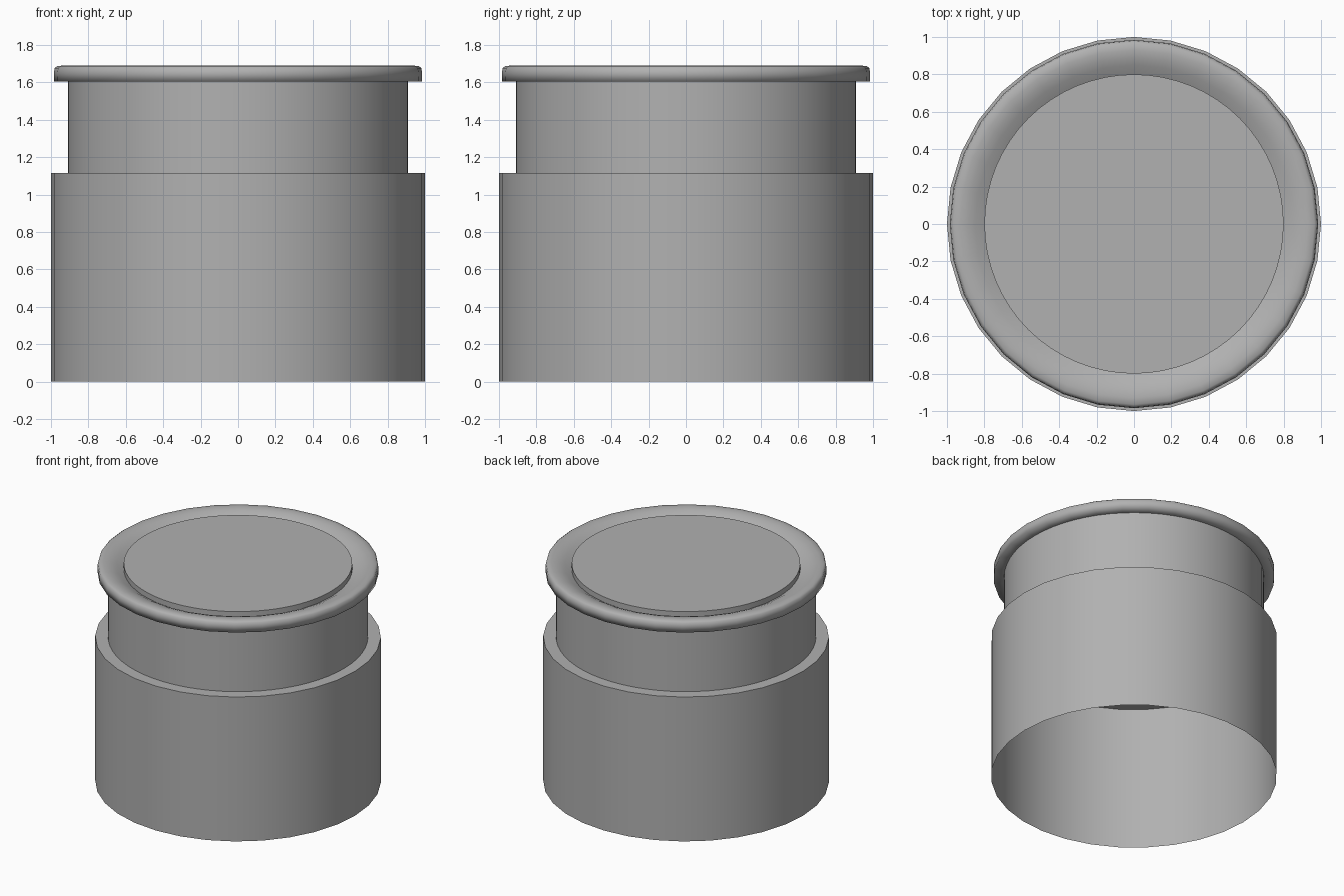
import bpy, bmesh
from math import cos, sin, tau, radians

if "Cube" in bpy.data.objects:
    bpy.data.objects.remove(bpy.data.objects["Cube"])

grey = bpy.data.materials.new("dark_grey")
grey.diffuse_color = (0.44, 0.44, 0.44, 1)
grey.use_nodes = True
grey.node_tree.nodes["Principled BSDF"].inputs["Base Color"].default_value = grey.diffuse_color


def lathe(name, profile, sides, cap=False, angle=40):
    """Revolve (radius, z) points about z; optionally close the last ring."""
    bm = bmesh.new()
    rings = [[bm.verts.new((r * cos(tau * i / sides), r * sin(tau * i / sides), z))
              for i in range(sides)] for r, z in profile]
    for a, b in zip(rings, rings[1:]):
        for i in range(sides):
            j = (i + 1) % sides
            bm.faces.new((a[i], a[j], b[j], b[i]))
    if cap:
        bm.faces.new(rings[-1])
    mesh = bpy.data.meshes.new(name)
    bm.to_mesh(mesh)
    bm.free()
    mesh.materials.append(grey)
    obj = bpy.data.objects.new(name, mesh)
    bpy.context.collection.objects.link(obj)
    bpy.ops.object.select_all(action='DESELECT')
    obj.select_set(True)
    bpy.context.view_layer.objects.active = obj
    bpy.ops.object.shade_smooth_by_angle(angle=radians(angle))
    return obj


# Hollow body, open underneath, stepping in to the neck
lathe("body", [(1.0, 0), (1.0, 1.115), (0.91, 1.115)], 32)
lathe("neck", [(0.91, 1.115), (0.91, 1.605)], 64)

# Rounded lip, rolling over and down towards the lid, shaded as one soft surface
lathe("rim", [(0.91, 1.605), (0.983, 1.605), (0.985, 1.65), (0.98, 1.677),
              (0.965, 1.687), (0.93, 1.69), (0.89, 1.683),
              (0.85, 1.668), (0.80, 1.64)], 32, angle=120)

# Flat lid disc sitting inside the rim
lathe("lid", [(0.80, 1.64), (0.80, 1.682)], 64, cap=True)
